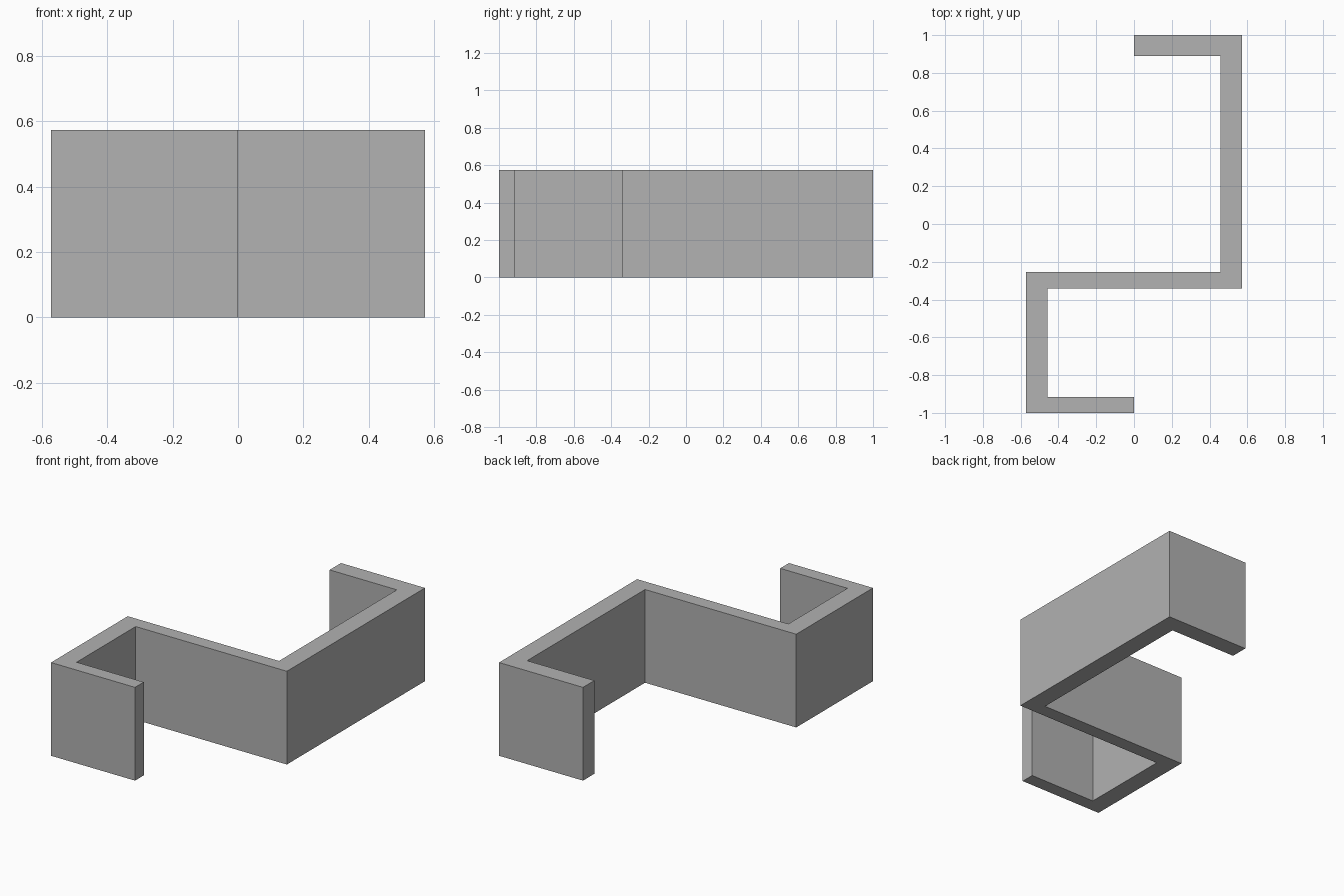
import bpy
import bmesh

cube = bpy.data.objects.get("Cube")
if cube:
    bpy.data.objects.remove(cube, do_unlink=True)

# Main dimensions
HEIGHT = 0.573
X_OUT, X_IN = 0.571, 0.457
BACK, BACK_IN = 1.0, 0.89
MID_BACK, MID_FRONT = -0.255, -0.341
FRONT_IN, FRONT = -0.915, -1.0

# Plain grey material
grey = bpy.data.materials.new("plain_grey")
grey.use_nodes = True
colour = (0.445, 0.445, 0.445, 1)
grey.diffuse_color = colour
grey.node_tree.nodes["Principled BSDF"].inputs["Base Color"].default_value = colour

# Folded wall outline, counter-clockwise from the front free end
outline = [
    (0, FRONT), (0, FRONT_IN), (-X_IN, FRONT_IN), (-X_IN, MID_FRONT),
    (X_OUT, MID_FRONT), (X_OUT, BACK), (0, BACK), (0, BACK_IN),
    (X_IN, BACK_IN), (X_IN, MID_BACK), (-X_OUT, MID_BACK), (-X_OUT, FRONT),
]

# Extrude the outline to the wall height
bm = bmesh.new()
base = bm.faces.new([bm.verts.new((x, y, 0)) for x, y in outline])
result = bmesh.ops.extrude_face_region(bm, geom=[base], use_keep_orig=True)
top = [v for v in result["geom"] if isinstance(v, bmesh.types.BMVert)]
bmesh.ops.translate(bm, verts=top, vec=(0, 0, HEIGHT))
bmesh.ops.recalc_face_normals(bm, faces=bm.faces)

mesh = bpy.data.meshes.new("folded_wall")
bm.to_mesh(mesh)
bm.free()
mesh.materials.append(grey)
wall = bpy.data.objects.new("folded_wall", mesh)
bpy.context.collection.objects.link(wall)
